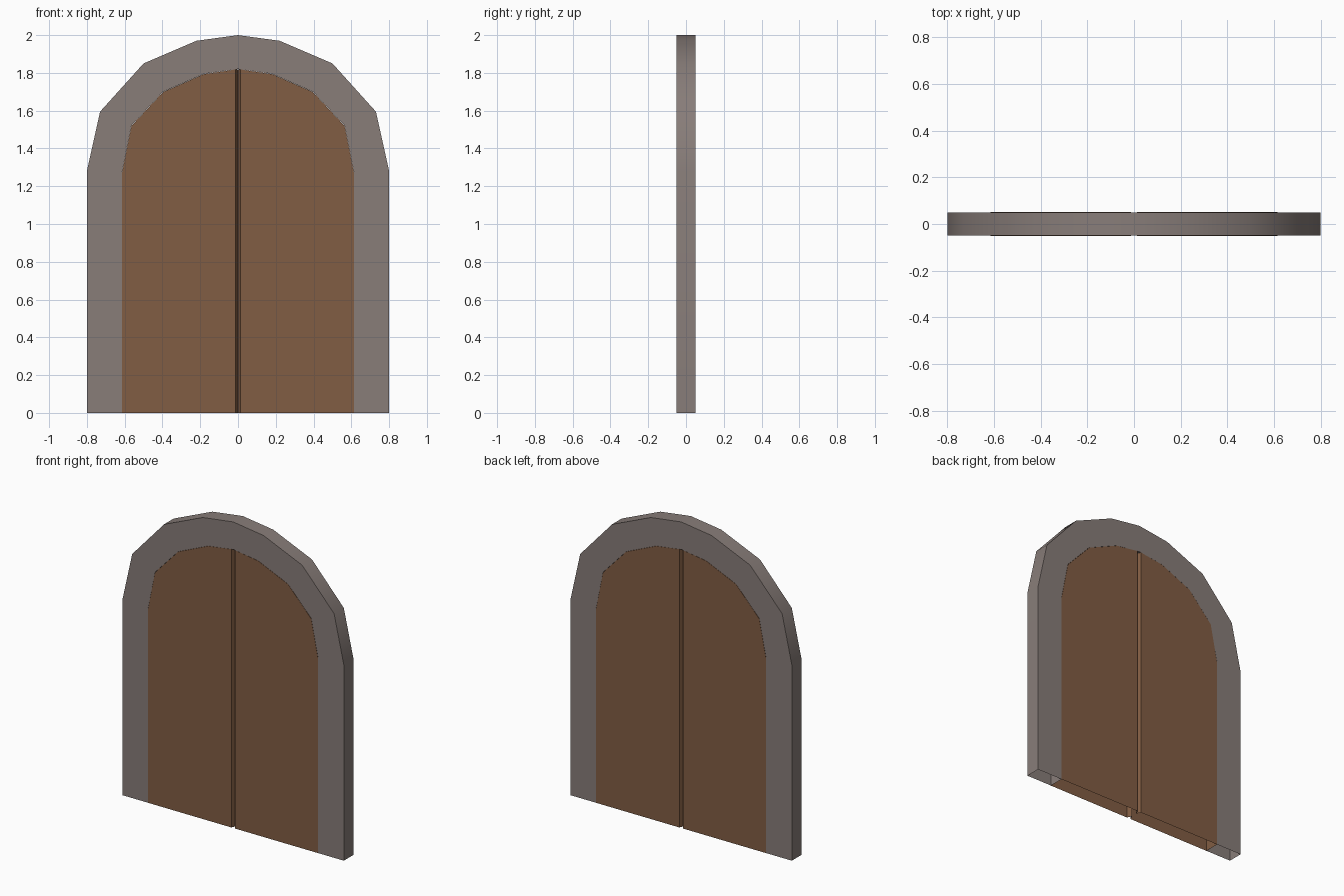
import bpy, bmesh, math

if "Cube" in bpy.data.objects:
    bpy.data.objects.remove(bpy.data.objects["Cube"])

OUTER = [(0.80, 0), (0.80, 1.28), (0.73, 1.595), (0.50, 1.85), (0.22, 1.97), (0, 2.0)]
INNER = [(0.615, 0), (0.615, 1.27), (0.565, 1.52), (0.397, 1.70), (0.18, 1.795), (0, 1.82)]
T = 0.05          # half thickness
GROOVE = 0.013    # half width of the centre groove
DEPTH = 0.03      # groove depth


def material(name, colour):
    m = bpy.data.materials.new(name)
    m.diffuse_color = (*colour, 1)
    m.use_nodes = True
    m.node_tree.nodes["Principled BSDF"].inputs["Base Color"].default_value = m.diffuse_color
    return m


def build(name, faces, mat):
    """Make an object from loose faces, merging shared corners."""
    bm = bmesh.new()
    for pts in faces:
        bm.faces.new([bm.verts.new(p) for p in pts])
    bmesh.ops.remove_doubles(bm, verts=bm.verts, dist=0.0001)
    bmesh.ops.recalc_face_normals(bm, faces=bm.faces)
    me = bpy.data.meshes.new(name)
    bm.to_mesh(me)
    bm.free()
    me.materials.append(mat)
    ob = bpy.data.objects.new(name, me)
    bpy.context.collection.objects.link(ob)
    bpy.ops.object.select_all(action='DESELECT')
    ob.select_set(True)
    bpy.context.view_layer.objects.active = ob
    bpy.ops.object.shade_smooth_by_angle(angle=math.radians(40))
    return ob


def wall(a, b, t):
    """Strip across the thickness between two profile points."""
    return [(a[0], -t, a[1]), (b[0], -t, b[1]), (b[0], t, b[1]), (a[0], t, a[1])]


stone = material("grey_stone", (0.246, 0.205, 0.191))
wood = material("brown_wood", (0.220, 0.109, 0.056))

# Stone arch: front, back, outer and inner walls, open underneath
faces = []
for s in (1, -1):
    out = [(s * x, z) for x, z in OUTER]
    inn = [(s * x, z) for x, z in INNER]
    for i in range(len(out) - 1):
        for y in (-T, T):
            faces.append([(x, y, z) for x, z in (out[i], out[i + 1], inn[i + 1], inn[i])])
        faces.append(wall(out[i], out[i + 1], T))
        faces.append(wall(inn[i], inn[i + 1], T))
build("stone_arch", faces, stone)

# Two door leaves meeting in a V groove on both sides, fitted just inside the arch
t = T + 0.0005
for s, name in ((1, "right_door_leaf"), (-1, "left_door_leaf")):
    rim = [(s * x * 0.999, max(z - 0.001, 0)) for x, z in INNER[:-1]]
    top = INNER[-1][1] - 0.002
    rim.append((s * GROOVE, top))
    faces = [wall(a, b, t) for a, b in zip(rim, rim[1:])]
    for side in (-1, 1):
        faces.append([(x, side * t, z) for x, z in rim + [(s * GROOVE, 0)]])
        y, d = side * t, side * (t - DEPTH)
        faces.append([(s * GROOVE, y, 0), (0, d, 0), (0, d, top), (s * GROOVE, y, top)])
    build(name, faces, wood)
